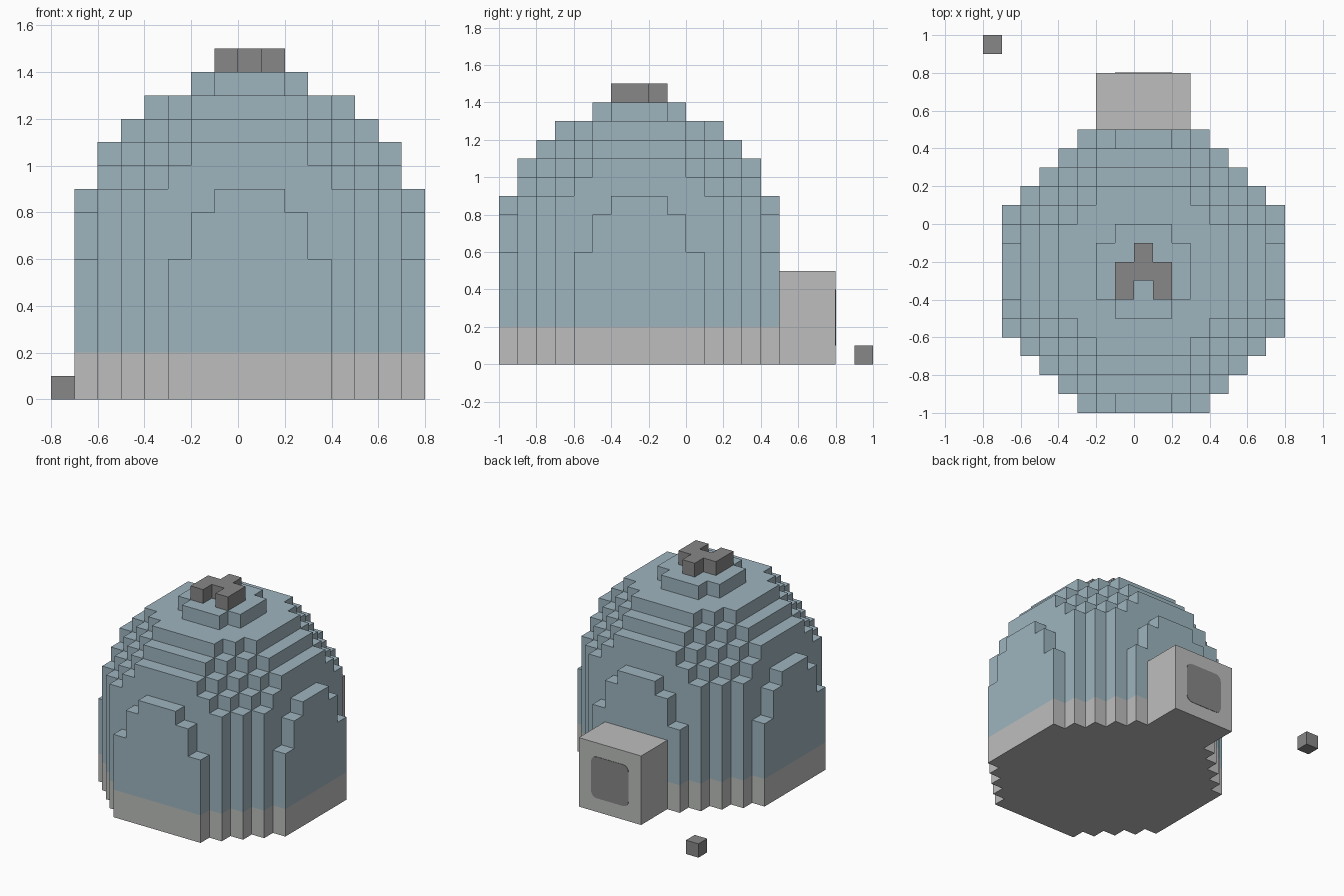
import bpy
import bmesh
from math import floor
from mathutils import Vector

if "Cube" in bpy.data.objects:
    bpy.data.objects.remove(bpy.data.objects["Cube"], do_unlink=True)

V = 0.1                                # block size
CENTRE = Vector((0.05, -0.25, 0.05))   # middle of the dome's lowest centre block
AXES = [Vector(a) for a in ((1, 0, 0), (0, 1, 0), (0, 0, 1))]


def material(name, rgb):
    linear = [((c / 255 + 0.055) / 1.055) ** 2.4 for c in rgb] + [1.0]
    mat = bpy.data.materials.new(name)
    mat.use_nodes = True
    mat.diffuse_color = linear
    bsdf = mat.node_tree.nodes["Principled BSDF"]
    bsdf.inputs["Base Color"].default_value = linear
    bsdf.inputs["Roughness"].default_value = 0.9
    return mat


ice_blue = material("ice blue", (158, 181, 191))
light_grey = material("light grey", (188, 190, 188))
dark_grey = material("dark grey", (135, 135, 135))


def finish(name, bm, mats):
    mesh = bpy.data.meshes.new(name)
    bm.to_mesh(mesh)
    bm.free()
    for mat in mats:
        mesh.materials.append(mat)
    obj = bpy.data.objects.new(name, mesh)
    bpy.context.collection.objects.link(obj)
    return obj


def blocks(name, cells, mats, slot=lambda k: 0):
    """Outer skin of a set of grid blocks; slot gives the material by layer."""
    bm = bmesh.new()
    for cell in sorted(cells):
        mid = CENTRE + V * Vector(cell)
        for axis in range(3):
            for sign in (1, -1):
                n = AXES[axis] * sign
                if tuple(int(c + d) for c, d in zip(cell, n)) in cells:
                    continue
                u = AXES[(axis + 1) % 3]
                w = n.cross(u)
                corners = [n + u + w, n - u + w, n - u - w, n + u - w]
                face = bm.faces.new([bm.verts.new(mid + c * V / 2) for c in corners])
                face.material_index = slot(cell[2])
    bmesh.ops.remove_doubles(bm, verts=bm.verts[:], dist=V / 100)
    return finish(name, bm, mats)


def box(name, low, high, mat):
    bm = bmesh.new()
    bmesh.ops.create_cube(bm, size=1)
    low, high = Vector(low), Vector(high)
    for v in bm.verts:
        v.co = (low + high) / 2 + v.co * (high - low)
    return finish(name, bm, [mat])


# Dome: straight round wall, then a half ball, all in blocks
WALL_LAYERS, RADIUS = 6, 7.5


def reach(k):
    return 60 if k < WALL_LAYERS else RADIUS ** 2 - (k - WALL_LAYERS) ** 2


span = range(-floor(RADIUS), floor(RADIUS) + 1)
dome = {(i, j, k) for k in range(14) for i in span for j in span
        if i * i + j * j <= reach(k)}
blocks("dome", dome, [light_grey, ice_blue], lambda k: 0 if k < 2 else 1)

# Cap blocks on the top
cap = {(0, 1, 14), (-1, 0, 14), (0, 0, 14), (1, 0, 14), (-1, -1, 14), (1, -1, 14)}
blocks("top_cap", cap, [dark_grey])

# Entrance tunnel at the back, with a rounded doorway plate
box("entrance_tunnel", (-0.2, 0.5, 0), (0.3, 0.8, 0.5), light_grey)
door = box("doorway", (-0.1, 0.796, 0.1), (0.2, 0.803, 0.4), dark_grey)
bm = bmesh.new()
bm.from_mesh(door.data)
edges = [e for e in bm.edges if abs((e.verts[0].co - e.verts[1].co).y) > 0.001]
bmesh.ops.bevel(bm, geom=edges, offset=0.045, segments=4, profile=0.5, affect="EDGES")
bm.to_mesh(door.data)
bm.free()

# Loose block on the ground
box("loose_block", (-0.8, 0.9, 0), (-0.7, 1.0, 0.1), dark_grey)
